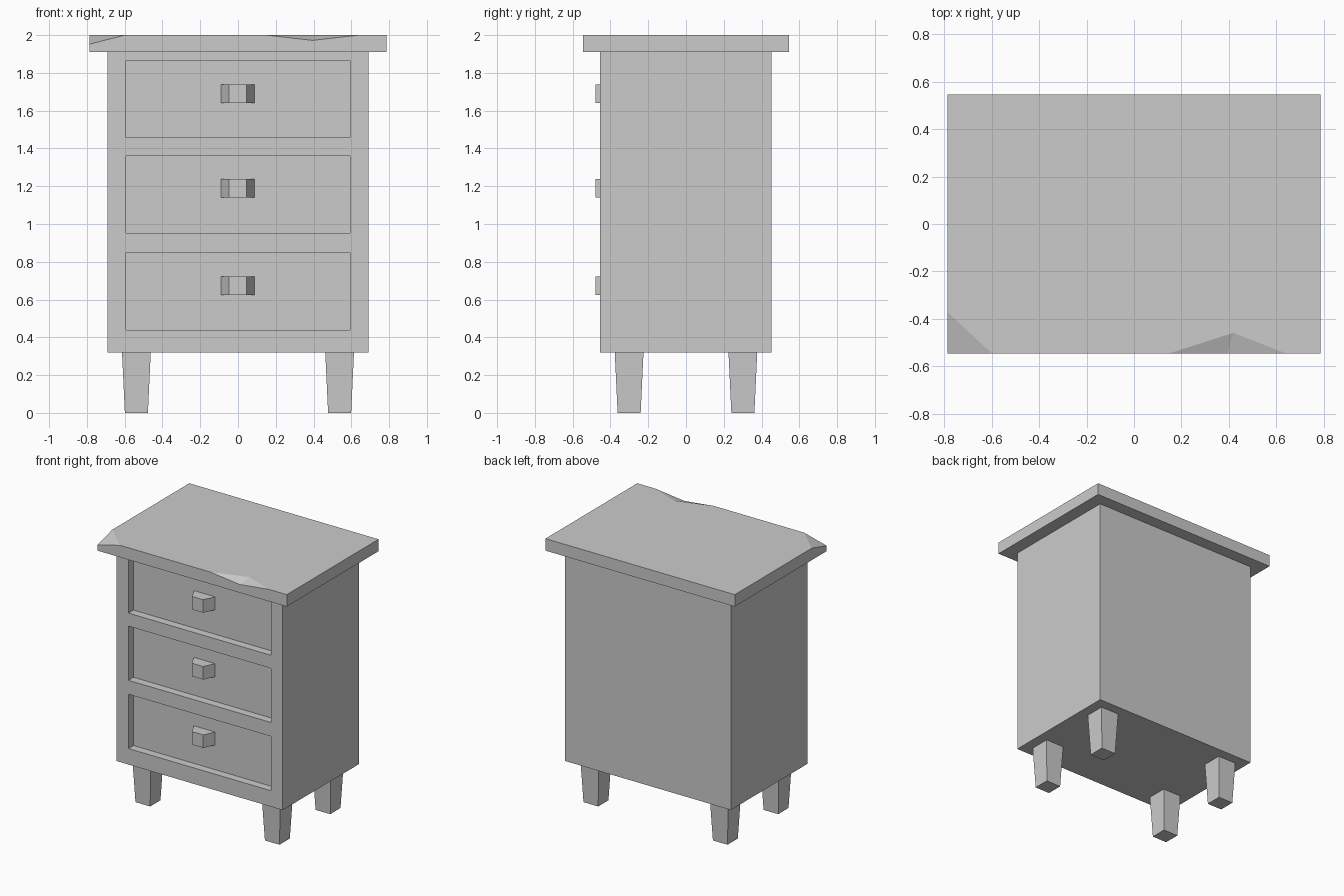
import bpy, bmesh

if "Cube" in bpy.data.objects:
    bpy.data.objects.remove(bpy.data.objects["Cube"])

def mesh_object(name, verts, faces):
    bm = bmesh.new()
    vs = [bm.verts.new(v) for v in verts]
    for f in faces:
        bm.faces.new([vs[i] for i in f])
    bmesh.ops.recalc_face_normals(bm, faces=bm.faces)
    me = bpy.data.meshes.new(name)
    bm.to_mesh(me)
    bm.free()
    ob = bpy.data.objects.new(name, me)
    bpy.context.collection.objects.link(ob)
    return ob

BOX = [(0, 1, 2, 3), (4, 5, 6, 7), (0, 1, 5, 4), (1, 2, 6, 5), (2, 3, 7, 6), (3, 0, 4, 7)]

def rect(x0, x1, y0, y1, z):
    return [(x0, y0, z), (x1, y0, z), (x1, y1, z), (x0, y1, z)]

def box(name, x0, x1, y0, y1, z0, z1):
    return mesh_object(name, rect(x0, x1, y0, y1, z0) + rect(x0, x1, y0, y1, z1), BOX)

FRONT, FLOOR = -0.455, -0.395

# Cabinet body with three recessed drawer fronts
body = box("cabinet_body", -0.69, 0.69, FRONT, 0.452, 0.32, 1.91)
drawers = [(0.44, 0.848), (0.953, 1.36), (1.458, 1.865)]
for z0, z1 in drawers:
    cutter = box("drawer_cutter", -0.592, 0.592, FRONT - 0.2, FLOOR, z0, z1)
    cutter.hide_render = True
    mod = body.modifiers.new("drawer_recess", 'BOOLEAN')
    mod.operation = 'DIFFERENCE'
    mod.solver = 'EXACT'
    mod.object = cutter
    bpy.context.view_layer.objects.active = body
    bpy.ops.object.modifier_apply(modifier=mod.name)
    bpy.data.objects.remove(cutter)

# Handles: trapezoid blocks, narrower at the front
for i, zc in enumerate((0.674, 1.188, 1.69)):
    plan = [(-0.09, FLOOR), (-0.048, -0.48), (0.046, -0.48), (0.087, FLOOR)]
    verts = [(x, y, zc + s) for s in (-0.049, 0.049) for x, y in plan]
    mesh_object(f"drawer_handle_{i + 1}", verts, BOX)

# Tapered legs
for sx, side in ((-1, "left"), (1, "right")):
    for sy, end in ((-1, "front"), (1, "back")):
        cx, cy = 0.538 * sx, 0.301 * sy
        verts = []
        for z, h in ((0, 0.061), (0.32, 0.076)):
            verts += rect(cx - h, cx + h, cy - h, cy + h, z)
        mesh_object(f"{end}_{side}_leg", verts, BOX)

# Table top with a chipped corner and a chipped front edge
X, Y = 0.787, 0.545
verts = rect(-X, X, -Y, Y, 1.91) + [
    (-X, -Y, 1.952), (-X, -0.37, 2), (-0.60, -Y, 2),        # 4-6 corner chip
    (0.15, -Y, 2), (0.394, -Y, 1.972), (0.64, -Y, 2),       # 7-9 edge chip, front
    (0.418, -0.459, 2),                                     # 10 edge chip, inner point
    (X, -Y, 2), (X, Y, 2), (-X, Y, 2)]                      # 11-13 whole corners
mesh_object("table_top", verts, [
    (0, 1, 2, 3),
    (0, 1, 11, 9, 8, 7, 6, 4),
    (1, 2, 12, 11), (2, 3, 13, 12), (3, 0, 4, 5, 13),
    (4, 6, 5), (7, 8, 10), (8, 9, 10),
    (5, 6, 7, 10, 9, 11, 12, 13)])
